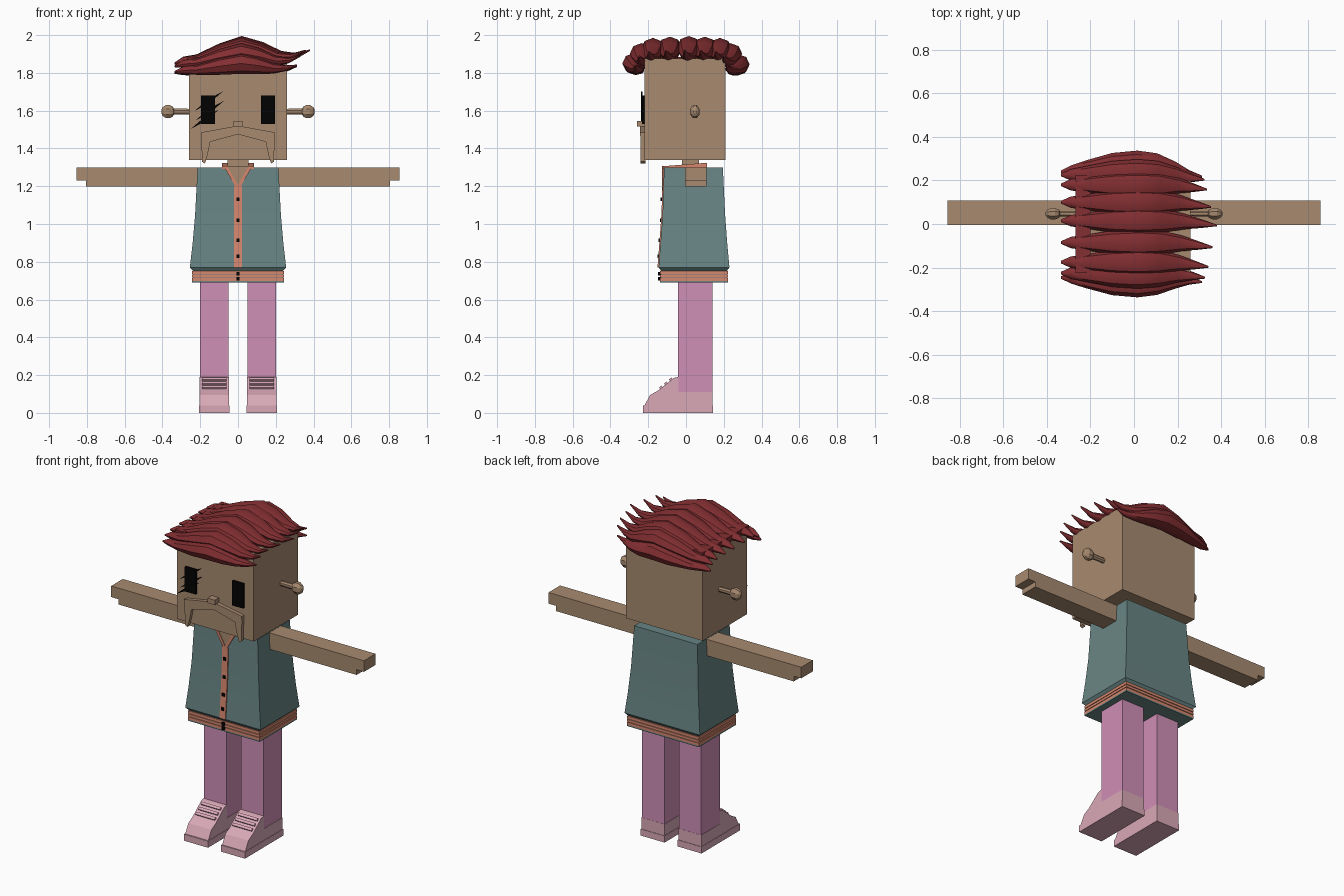
import bpy, bmesh, math
from mathutils import Vector, Matrix

cube = bpy.data.objects.get("Cube")
if cube:
    bpy.data.objects.remove(cube, do_unlink=True)


def material(name, *srgb):
    lin = [(c / 255) ** 2.2 for c in srgb] + [1]
    m = bpy.data.materials.new(name)
    m.use_nodes = True
    m.diffuse_color = lin
    m.node_tree.nodes["Principled BSDF"].inputs["Base Color"].default_value = lin
    return m


skin = material("tan skin", 166, 137, 111)
hair = material("dark red hair", 130, 50, 53)
teal = material("teal cloth", 104, 132, 131)
orange = material("orange trim", 214, 134, 110)
pink = material("pink trousers", 207, 142, 181)
shoe = material("pale pink shoe", 216, 167, 182)
black = material("black", 10, 10, 10)


def loft(name, rings, mat, smooth=False):
    """Skin a list of equal-length vertex rings and cap both ends."""
    bm = bmesh.new()
    rows = [[bm.verts.new(p) for p in ring] for ring in rings]
    n = len(rows[0])
    for a, b in zip(rows, rows[1:]):
        for i in range(n):
            j = (i + 1) % n
            bm.faces.new((a[i], a[j], b[j], b[i]))
    bm.faces.new(rows[0])
    bm.faces.new(rows[-1])
    bmesh.ops.recalc_face_normals(bm, faces=bm.faces)
    me = bpy.data.meshes.new(name)
    bm.to_mesh(me)
    bm.free()
    me.materials.append(mat)
    ob = bpy.data.objects.new(name, me)
    bpy.context.collection.objects.link(ob)
    if smooth:
        bpy.ops.object.select_all(action='DESELECT')
        ob.select_set(True)
        bpy.context.view_layer.objects.active = ob
        bpy.ops.object.shade_smooth_by_angle(angle=math.radians(40))
    return ob


def rect(z, x0, x1, y0, y1):
    return [(x0, y0, z), (x1, y0, z), (x1, y1, z), (x0, y1, z)]


def box(name, x0, x1, y0, y1, z0, z1, mat):
    return loft(name, [rect(z0, x0, x1, y0, y1), rect(z1, x0, x1, y0, y1)], mat)


def plate(name, pts, y0, y1, mat):
    """Extrude a front-facing (x, z) outline along y."""
    return loft(name, [[(x, y, z) for x, z in pts] for y in (y0, y1)], mat)


def side_prism(name, pts, x0, x1, mat):
    """Extrude a side (y, z) outline along x."""
    return loft(name, [[(x, y, z) for y, z in pts] for x in (x0, x1)], mat)


# Head and neck
box("head", -0.26, 0.26, -0.22, 0.21, 1.34, 1.875, skin)
box("neck", -0.055, 0.055, -0.02, 0.07, 1.25, 1.35, skin)
box("nose", -0.025, 0.025, -0.26, -0.21, 1.515, 1.545, skin)

# Moustache with drooping ends
half = [(0.195, 1.48), (0.19, 1.33), (0.175, 1.32), (0.16, 1.37), (0.147, 1.435)]
plate("moustache", [(0, 1.505)] + half + [(0, 1.475)]
      + [(-x, z) for x, z in reversed(half)], -0.24, -0.215, skin)
plate("moustache_ridge", [(0.03, 1.515), (0.195, 1.485), (0.195, 1.465), (0, 1.49),
                          (-0.195, 1.465), (-0.195, 1.485), (-0.03, 1.515)], -0.243, -0.215, skin)

# Eyes, with lashes on one of them
for side, s in (("left", 1), ("right", -1)):
    box(side + "_eye", s * 0.16 - 0.037, s * 0.16 + 0.037, -0.234, -0.215, 1.53, 1.68, black)
for i, (cx, cz) in enumerate([(-0.155, 1.65), (-0.15, 1.60), (-0.175, 1.555)]):
    d = Vector((0.075, 0.052))
    n = Vector((-0.006, 0.008))
    c = Vector((cx, cz))
    plate(f"eyelash_{i}", [c - d, c - n, c + d, c + n], -0.239, -0.231, black)

# Ears: rod with a rounded knob
for side, s in (("left", 1), ("right", -1)):
    rings = []
    for x, r in [(0.25, 0.016), (0.34, 0.018), (0.345, 0.028), (0.362, 0.037),
                 (0.382, 0.037), (0.398, 0.026), (0.406, 0.01)]:
        rings.append([(s * x, 0.047 + 0.75 * r * math.cos(k * math.pi / 4 + math.pi / 8),
                       1.595 + r * math.sin(k * math.pi / 4 + math.pi / 8)) for k in range(8)])
    loft(side + "_ear", rings, skin)

# Flared shirt: z, half width, front, back
shirt = [(0.75, 0.235, -0.13, 0.215), (0.77, 0.255, -0.145, 0.23), (0.9, 0.24, -0.135, 0.218),
         (1.05, 0.227, -0.124, 0.207), (1.3, 0.214, -0.116, 0.195)]
loft("shirt", [rect(z, -w, w, f, b) for z, w, f, b in shirt], teal, True)

# Striped hem
z = 0.69
for i, (h, inset, mat) in enumerate([(0.008, 0, teal), (0.016, 0, orange), (0.004, 0.005, teal),
                                     (0.014, 0, orange), (0.004, 0.005, teal), (0.016, 0, orange)]):
    w = 0.243 - inset
    box(f"hem_band_{i}", -w, w, inset - 0.137, 0.223 - inset, z, z + h, mat)
    z += h

# Button strip
strip = [(z, f) for z, w, f, b in shirt[1:-1]] + [(1.2, -0.119)]
loft("button_strip", [rect(z, -0.02, 0.02, f - 0.006, f + 0.02) for z, f in strip], orange)
for i, (z, f) in enumerate([(1.13, -0.122), (1.02, -0.126), (0.915, -0.134),
                            (0.83, -0.14), (0.737, -0.137), (0.711, -0.137)]):
    box(f"button_{i}", -0.009, 0.009, f - 0.012, f + 0.005, z - 0.009, z + 0.009, black)

# Open neckline and collar
plate("neck_opening", [(-0.06, 1.304), (0.06, 1.304), (0, 1.2)], -0.122, -0.11, skin)
box("chest_top", -0.065, 0.065, -0.115, 0.09, 1.29, 1.304, skin)
for side, s in (("left", 1), ("right", -1)):
    plate(side + "_lapel", [(0, 1.175), (s * 0.076, 1.306), (s * 0.056, 1.306), (0, 1.205)],
          -0.126, -0.112, orange)
    side_prism(side + "_collar", [(-0.122, 1.29), (-0.122, 1.306), (0.11, 1.324), (0.11, 1.29)],
               s * 0.056, s * 0.085, orange)
box("back_collar", -0.085, 0.085, 0.085, 0.11, 1.29, 1.324, orange)

# Arms, legs and shoes
upper = [(-0.222, 0.035), (-0.19, 0.095), (-0.145, 0.12), (-0.065, 0.185), (-0.04, 0.19),
         (-0.04, 0.11), (0.141, 0.11), (0.141, 0.035)]
for side, s in (("left", 1), ("right", -1)):
    arm = [(0.2, 1.2), (0.805, 1.2), (0.805, 1.232), (0.855, 1.232), (0.855, 1.3), (0.2, 1.3)]
    plate(side + "_arm", [(s * x, z - 0.001) for x, z in arm], -0.004, 0.108, skin)
    c = s * 0.125
    box(side + "_leg", c - 0.076, c + 0.076, -0.042, 0.14, 0.1, 0.72, pink)
    box(side + "_sole", c - 0.081, c + 0.081, -0.227, 0.144, 0, 0.04, shoe)
    side_prism(side + "_shoe", upper, c - 0.078, c + 0.078, shoe)
    for i in range(3):
        y, z = -0.13 + 0.026 * i, 0.132 + 0.021 * i
        lace = box(f"{side}_lace_{i}", -0.065, 0.065, -0.008, 0.008, -0.007, 0.01, shoe)
        lace.data.transform(Matrix.Translation((c, y, z)) @ Matrix.Rotation(0.68, 4, 'X'))

# Hair: spindle-shaped locks swept across the head (x, z, half width, half height)
spindle = [(-0.335, 1.85, 0.006, 0.005), (-0.29, 1.866, 0.026, 0.02), (-0.22, 1.872, 0.036, 0.026),
           (-0.1, 1.91, 0.055, 0.045), (0.02, 1.94, 0.062, 0.055), (0.13, 1.918, 0.056, 0.046),
           (0.23, 1.888, 0.036, 0.028), (0.31, 1.89, 0.02, 0.015), (0.38, 1.92, 0.004, 0.004)]
# y, base height, arch strength, right tip scale, sideways bow
locks = [(-0.245, 1.815, 0.5, 0.82, -0.03), (-0.225, 1.85, 0.75, 0.86, -0.01),
         (-0.175, 1.867, 0.9, 0.9, 0), (-0.085, 1.87, 0.95, 0.95, 0), (0.015, 1.87, 1, 1, 0),
         (0.1, 1.87, 0.95, 0.93, 0), (0.18, 1.867, 0.9, 0.88, 0),
         (0.225, 1.85, 0.75, 0.85, 0.01), (0.24, 1.81, 0.5, 0.82, 0.035)]
for i, (y0, base, arch, tip, bow) in enumerate(locks):
    rings = []
    for x, z, w, h in spindle:
        cy = y0 + bow * max(0, 1 - (x / 0.3) ** 2) - 0.12 * max(0, x - 0.2)
        cz = base + arch * (z - 1.87)
        px = x * tip if x > 0 else x
        rings.append([(px, cy + w * math.cos(k * math.pi / 4), cz + h * math.sin(k * math.pi / 4))
                      for k in range(8)])
    loft(f"hair_lock_{i}", rings, hair, True)
box("hair_edge", -0.268, -0.2, -0.225, 0.225, 1.85, 1.885, hair)
